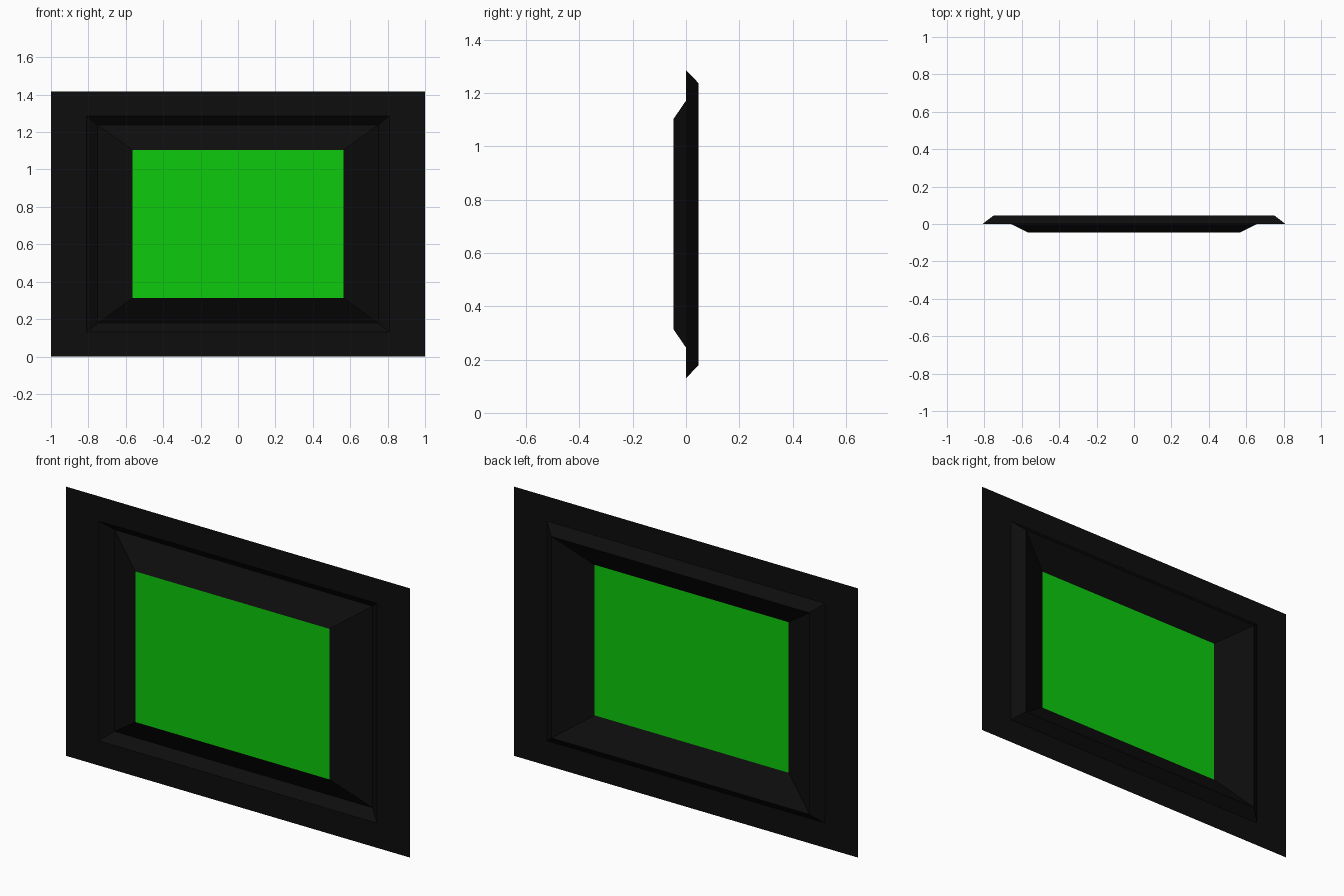
import bpy, bmesh

if "Cube" in bpy.data.objects:
    bpy.data.objects.remove(bpy.data.objects["Cube"])

CZ = 0.708  # height of the panel centre

def material(name, rgb):
    m = bpy.data.materials.new(name)
    m.diffuse_color = (*rgb, 1)
    m.use_nodes = True
    m.node_tree.nodes["Principled BSDF"].inputs["Base Color"].default_value = m.diffuse_color
    return m

def ring(bm, hx, hz, y):
    return [bm.verts.new((sx * hx, y, CZ + sz * hz))
            for sx, sz in ((-1, -1), (1, -1), (1, 1), (-1, 1))]

def finish(bm, name, mat):
    me = bpy.data.meshes.new(name)
    bm.to_mesh(me)
    bm.free()
    me.materials.append(mat)
    ob = bpy.data.objects.new(name, me)
    bpy.context.collection.objects.link(ob)

# Sheet frame: flat border, groove, then slope up to the screen
profile = [(1.0, 0.708, 0), (0.81, 0.578, 0), (0.75, 0.53, 0.046), (0.565, 0.396, -0.046)]
bm = bmesh.new()
rings = [ring(bm, *p) for p in profile]
for a, b in zip(rings, rings[1:]):
    for i in range(4):
        j = (i + 1) % 4
        bm.faces.new((a[i], a[j], b[j], b[i]))
finish(bm, "frame", material("black", (0.004, 0.004, 0.004)))

# Flat green screen filling the inner opening
bm = bmesh.new()
bm.faces.new(ring(bm, *profile[-1]))
finish(bm, "screen", material("green", (0.004, 0.59, 0.004)))
